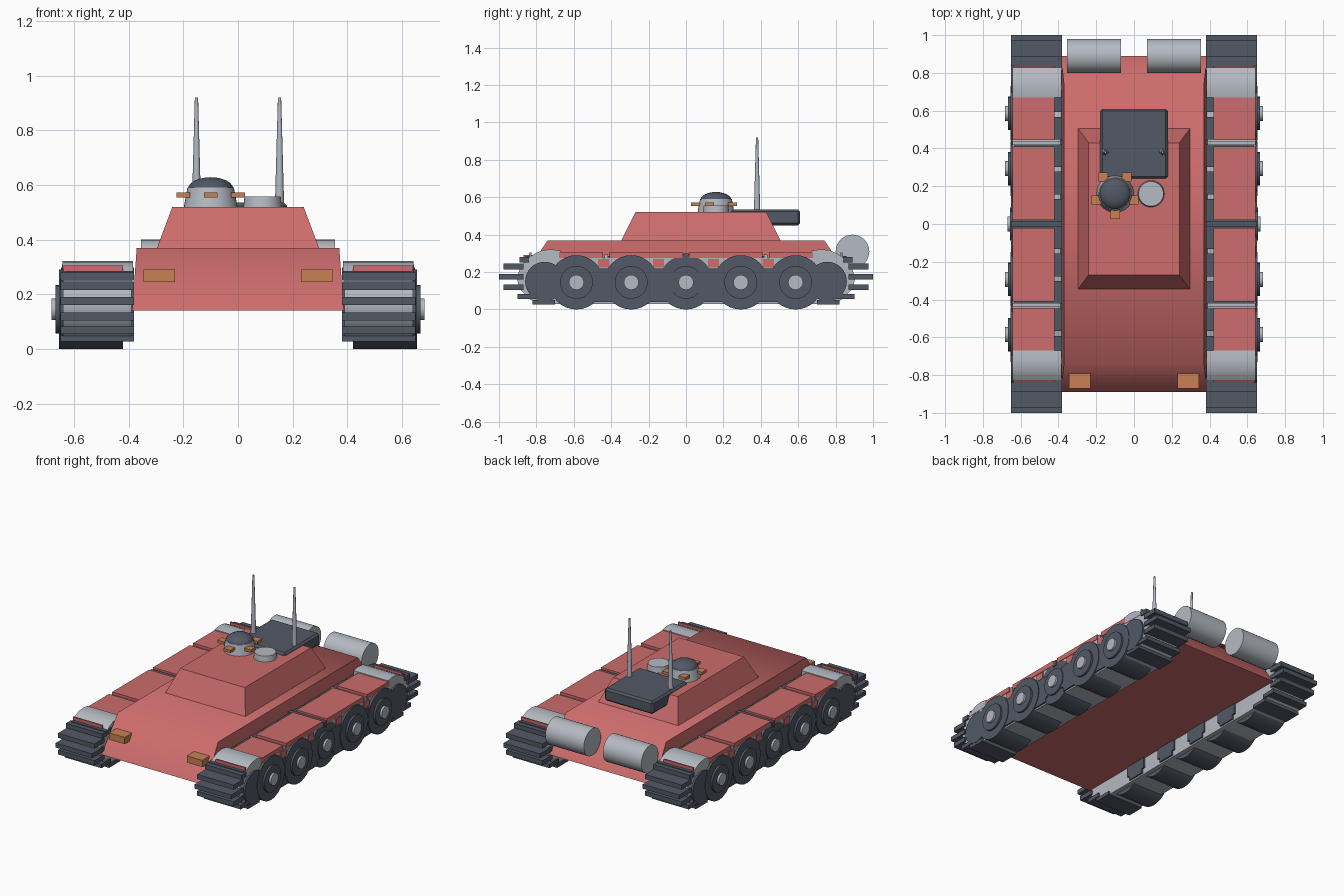
import bpy, bmesh, math
from mathutils import Matrix, Vector

cube = bpy.data.objects.get("Cube")
if cube:
    bpy.data.objects.remove(cube, do_unlink=True)


def material(name, rgb):
    m = bpy.data.materials.new(name)
    m.use_nodes = True
    m.diffuse_color = (*rgb, 1)
    m.node_tree.nodes["Principled BSDF"].inputs["Base Color"].default_value = (*rgb, 1)
    return m


RED = material("armour red", (0.61, 0.15, 0.15))
DARK = material("dark steel", (0.085, 0.10, 0.13))
GREY = material("light grey", (0.46, 0.49, 0.54))
ORANGE = material("lamp orange", (0.58, 0.22, 0.09))


def finish(bm, name, mat, smooth=None):
    bmesh.ops.recalc_face_normals(bm, faces=bm.faces)
    mesh = bpy.data.meshes.new(name)
    bm.to_mesh(mesh)
    bm.free()
    ob = bpy.data.objects.new(name, mesh)
    bpy.context.collection.objects.link(ob)
    mesh.materials.append(mat)
    if smooth:
        bpy.ops.object.select_all(action="DESELECT")
        ob.select_set(True)
        bpy.context.view_layer.objects.active = ob
        bpy.ops.object.shade_smooth_by_angle(angle=math.radians(smooth))
    return ob


def box(name, mat, x, y, z, bevel=0):
    """Box from (low, high) ranges."""
    bm = bmesh.new()
    bmesh.ops.create_cube(bm, size=1)
    for v in bm.verts:
        v.co = [r[0] if c < 0 else r[1] for c, r in zip(v.co, (x, y, z))]
    if bevel:
        bmesh.ops.bevel(bm, geom=bm.edges[:], offset=bevel, segments=1, affect="EDGES")
    return finish(bm, name, mat)


def prism(name, mat, profile, x0, x1, smooth=None):
    """Side profile of (y, z) points extruded across x."""
    bm = bmesh.new()
    face = bm.faces.new([bm.verts.new((x0, y, z)) for y, z in profile])
    ext = bmesh.ops.extrude_face_region(bm, geom=[face])["geom"]
    for v in ext:
        if isinstance(v, bmesh.types.BMVert):
            v.co.x = x1
    return finish(bm, name, mat, smooth)


def tube(name, mat, start, end, r1, r2, sides=32):
    """Cylinder or cone between two points."""
    a, b = Vector(start), Vector(end)
    rot = (b - a).to_track_quat("Z", "Y").to_matrix().to_4x4()
    bm = bmesh.new()
    bmesh.ops.create_cone(bm, cap_ends=True, segments=sides, radius1=r1, radius2=r2,
                          depth=(b - a).length, matrix=Matrix.Translation((a + b) / 2) @ rot)
    return finish(bm, name, mat, 40)


def sym(points):
    """Close a front half profile with its rear reflection."""
    return points + [(-y, z) for y, z in reversed(points)]


# Hull, wider at the floor, with blended sloping ends
hull = prism("hull", RED, sym([(-0.89, 0.14), (-0.74, 0.37)]), -0.38, 0.38)
for v in hull.data.vertices:
    v.co.x *= 1.02 if v.co.z < 0.2 else 0.975
hull.select_set(True)
bpy.context.view_layer.objects.active = hull
bpy.ops.object.shade_smooth_by_angle(angle=math.radians(60))

# Upper superstructure
upper = box("superstructure", RED, (-0.30, 0.30), (-0.35, 0.51), (0.36, 0.52))
for v in upper.data.vertices:
    if v.co.z > 0.5:
        v.co.x *= 0.8
        v.co.y += 0.08 if v.co.y < 0 else -0.08

box("rear_stowage_box", DARK, (-0.18, 0.18), (0.24, 0.61), (0.45, 0.535), 0.012)

# Cupola with dome and viewing blocks
CX, CY = -0.10, 0.16
tube("cupola", GREY, (CX, CY, 0.51), (CX, CY, 0.59), 0.10, 0.085)
bm = bmesh.new()
bmesh.ops.create_uvsphere(bm, u_segments=24, v_segments=12, radius=0.083)
bmesh.ops.bisect_plane(bm, geom=bm.verts[:] + bm.edges[:] + bm.faces[:], plane_co=(0, 0, 0),
                       plane_no=(0, 0, 1), clear_inner=True)
bmesh.ops.transform(bm, verts=bm.verts,
                    matrix=Matrix.Translation((CX, CY, 0.585)) @ Matrix.Diagonal((1, 1, 0.52, 1)))
finish(bm, "cupola_dome", DARK, 40)
for i in range(5):
    a = math.radians(-90 + 72 * i)
    x, y = CX + 0.105 * math.cos(a), CY + 0.11 * math.sin(a)
    box("viewing_block", ORANGE, (x - 0.025, x + 0.025), (y - 0.024, y + 0.024), (0.554, 0.572))
tube("small_hatch", GREY, (0.09, 0.16, 0.51), (0.09, 0.16, 0.557), 0.072, 0.066)


def roller(name, s, y, z, x_in, x_out, r, mat):
    return tube(name, mat, (s * x_in, y, z), (s * x_out, y, z), r, r)


for s in (-1, 1):
    # Antennas, drums and headlights
    tube("antenna", GREY, (s * 0.152, 0.38, 0.52), (s * 0.152, 0.38, 0.92), 0.017, 0.006, 12)
    tube("rear_drum", GREY, (s * 0.07, 0.89, 0.31), (s * 0.355, 0.89, 0.31), 0.09, 0.09)
    box("headlight", ORANGE, sorted((s * 0.23, s * 0.345)), (-0.87, -0.78), (0.245, 0.29))

    # Running gear core
    lo, hi = 0.39, 0.64
    core = sym([(-0.74, 0.03), (-0.83, 0.05), (-0.89, 0.11), (-0.905, 0.17),
                (-0.88, 0.24), (-0.83, 0.275)])
    prism("track_core", GREY, core, s * lo, s * hi, 40)
    span = sorted((s * 0.38, s * 0.65))

    # Road wheels with raised rim disc and hub
    for i in range(-2, 3):
        y, out = 0.293 * i, 0.0 if i else -0.012
        roller("road_wheel", s, y, 0.145, 0.42, 0.655 + out, 0.145, DARK)
        roller("wheel_disc", s, y, 0.145, 0.60, 0.668 + out, 0.088, DARK)
        roller("wheel_hub", s, y, 0.145, 0.60, 0.682 + out, 0.04, GREY)

    # Track links along the lower and upper runs
    for i in range(4):
        y = (i - 1.5) * 0.293
        box("lower_link", DARK, span, (y - 0.06, y + 0.06), (0.04, 0.07))
        box("side_panel", DARK, span, (y - 0.08, y + 0.08), (0.07, 0.22))
        box("red_skirt", RED, sorted((s * 0.55, s * 0.646)), (y - 0.03, y + 0.03), (0.225, 0.27))
    for i in range(12):
        y = (i - 5.5) * 0.145
        box("upper_link", DARK, sorted((s * 0.38, s * 0.635)), (y - 0.06, y + 0.06), (0.255, 0.285))

    for e in (-1, 1):
        # Idler and stepped links round each end
        roller("idler", s, e * 0.755, 0.15, 0.42, 0.652, 0.105, DARK)
        for near, far, low, high in ((0.84, 0.89, 0.25, 0.28), (0.87, 0.975, 0.215, 0.246),
                                     (0.87, 1.0, 0.16, 0.19), (0.87, 0.975, 0.104, 0.134),
                                     (0.80, 0.90, 0.055, 0.082), (0.70, 0.82, 0.027, 0.05)):
            box("end_link", DARK, span, sorted((e * near, e * far)), (low, high))
        # Curved mudguard with thin painted stripe
        arc = [(0.67, 0.27), (0.67, 0.314), (0.72, 0.322), (0.77, 0.316), (0.81, 0.298), (0.85, 0.265)]
        prism("mudguard", GREY, [(e * y, z) for y, z in arc], s * 0.385, s * 0.642, 40)
        box("mudguard_stripe", RED, sorted((s * 0.42, s * 0.638)),
            sorted((e * 0.825, e * 0.836)), (0.28, 0.305))
        # Fender plates with gaps between them
        for a, b in ((0.02, 0.41), (0.445, 0.68)):
            box("fender_plate", RED, sorted((s * 0.42, s * 0.644)),
                sorted((e * a, e * b)), (0.275, 0.308))
        box("fender_gap_strip", GREY, sorted((s * 0.39, s * 0.644)),
            sorted((e * 0.418, e * 0.437)), (0.265, 0.295))
    box("fender_centre_strip", DARK, sorted((s * 0.38, s * 0.648)), (-0.015, 0.015), (0.26, 0.298))
